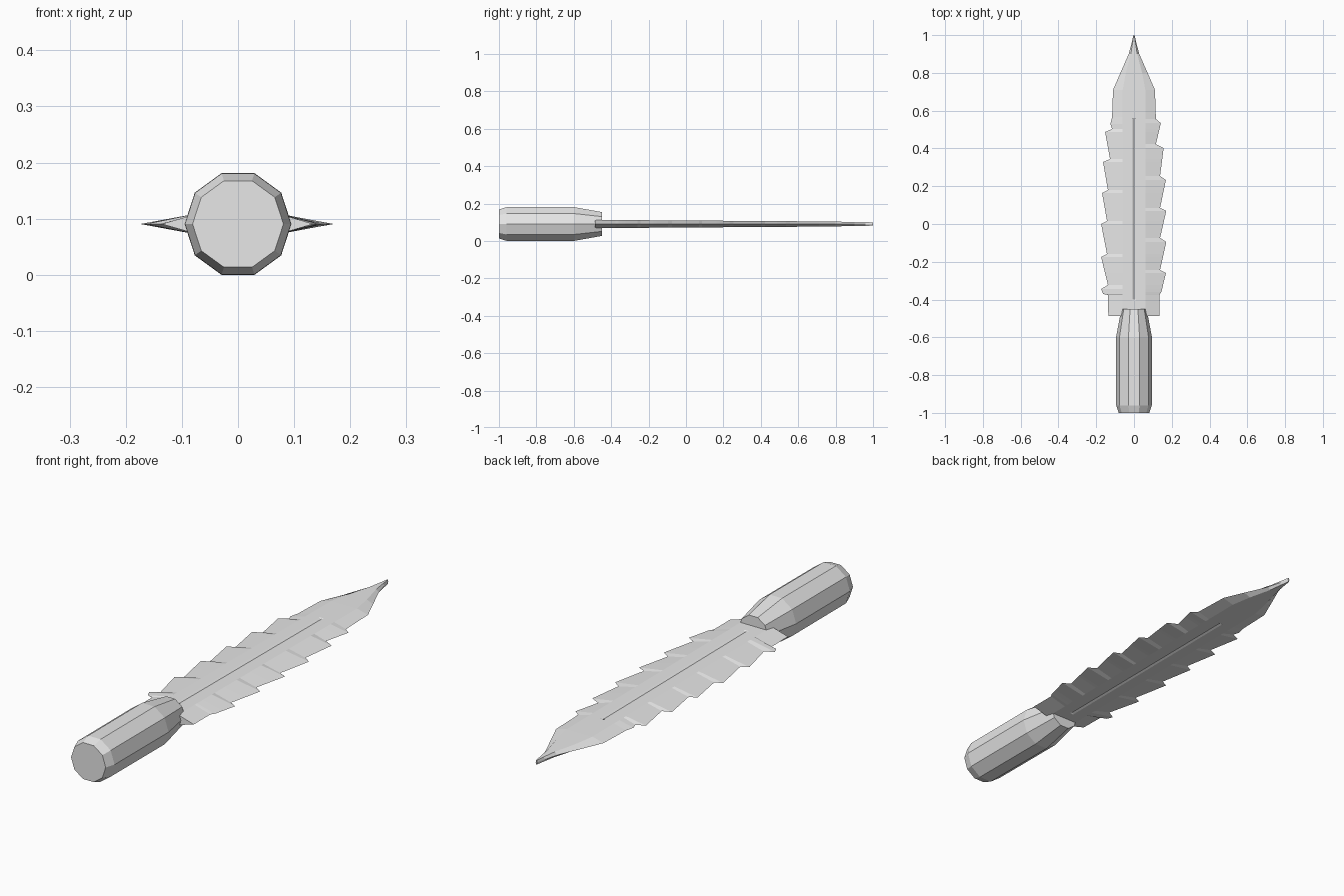
import bpy, bmesh, math

if "Cube" in bpy.data.objects:
    bpy.data.objects.remove(bpy.data.objects["Cube"])

ZC = 0.0905  # height of the knife's centre line

steel = bpy.data.materials.new("light grey")
steel.diffuse_color = (0.8, 0.8, 0.8, 1)
steel.use_nodes = True
steel.node_tree.nodes["Principled BSDF"].inputs["Base Color"].default_value = steel.diffuse_color


def finish(bm, name):
    bmesh.ops.recalc_face_normals(bm, faces=bm.faces)
    mesh = bpy.data.meshes.new(name)
    bm.to_mesh(mesh)
    bm.free()
    mesh.materials.append(steel)
    obj = bpy.data.objects.new(name, mesh)
    bpy.context.collection.objects.link(obj)
    return obj


def loft(rings, name):
    """Bridge closed rings of points and cap both ends."""
    bm = bmesh.new()
    rows = [[bm.verts.new(p) for p in ring] for ring in rings]
    n = len(rows[0])
    for a, b in zip(rows, rows[1:]):
        for i in range(n):
            j = (i + 1) % n
            bm.faces.new((a[i], a[j], b[j], b[i]))
    bm.faces.new(rows[0])
    bm.faces.new(rows[-1])
    return finish(bm, name)


def lerp(table, y):
    """Interpolate a value in a list of (y, value) sorted by y."""
    for (y0, v0), (y1, v1) in zip(table, table[1:]):
        if y <= y1:
            return v0 + (v1 - v0) * (y - y0) / (y1 - y0)
    return table[-1][1]


# Handle: ten-sided grip with a chamfered butt and a tapered neck
handle_rings = []
for y, r in [(-1, 0.081), (-0.96, 0.0945), (-0.6, 0.0952), (-0.45, 0.067)]:
    handle_rings.append([(r * math.cos(i * math.tau / 10), y,
                          ZC + r * math.sin(i * math.tau / 10)) for i in range(10)])
loft(handle_rings, "handle")

# Blade outline: (y, half width) along each toothed edge
point = [(0.71, 0.111), (0.8, 0.072), (0.9, 0.028), (0.96, 0.012), (1.0, 0.003)]
right = [(-0.487, 0.134), (-0.376, 0.134), (-0.36, 0.145), (-0.26, 0.169),
         (-0.243, 0.138), (-0.095, 0.171), (-0.074, 0.138), (0.07, 0.171),
         (0.085, 0.138), (0.233, 0.169), (0.254, 0.138), (0.402, 0.157),
         (0.423, 0.116), (0.508, 0.136), (0.534, 0.142), (0.556, 0.116)] + point
left = [(-0.487, 0.136), (-0.376, 0.138), (-0.37, 0.164), (-0.344, 0.174),
        (-0.323, 0.138), (-0.175, 0.174), (-0.159, 0.143), (0.0, 0.174),
        (0.016, 0.143), (0.164, 0.169), (0.18, 0.138), (0.328, 0.164),
        (0.344, 0.127), (0.487, 0.153), (0.503, 0.116), (0.53, 0.125),
        (0.566, 0.116)] + point
thickness = [(-0.487, 0.022), (0.7, 0.014), (0.9, 0.011), (1.0, 0.009)]

# Blade: bevelled cross-section with a shallow groove down the middle
GROOVE = (-0.4, 0.556)
ys = sorted({y for y, _ in left + right} | {-0.404, -0.4, 0.56})
blade_rings = []
for y in ys:
    wl, wr, h = lerp(left, y), lerp(right, y), lerp(thickness, y)
    il, ir = min(0.06, wl * 0.6), min(0.06, wr * 0.6)
    g = min(0.01, wl * 0.3)
    mid = h - 0.004 if GROOVE[0] <= y <= GROOVE[1] else h
    top = [(-il, h), (-g, h), (0, mid), (g, h), (ir, h)]
    section = [(-wl, 0)] + top + [(wr, 0)] + [(x, -z) for x, z in reversed(top)]
    blade_rings.append([(x, y, ZC + z) for x, z in section])
loft(blade_rings, "serrated_blade")
